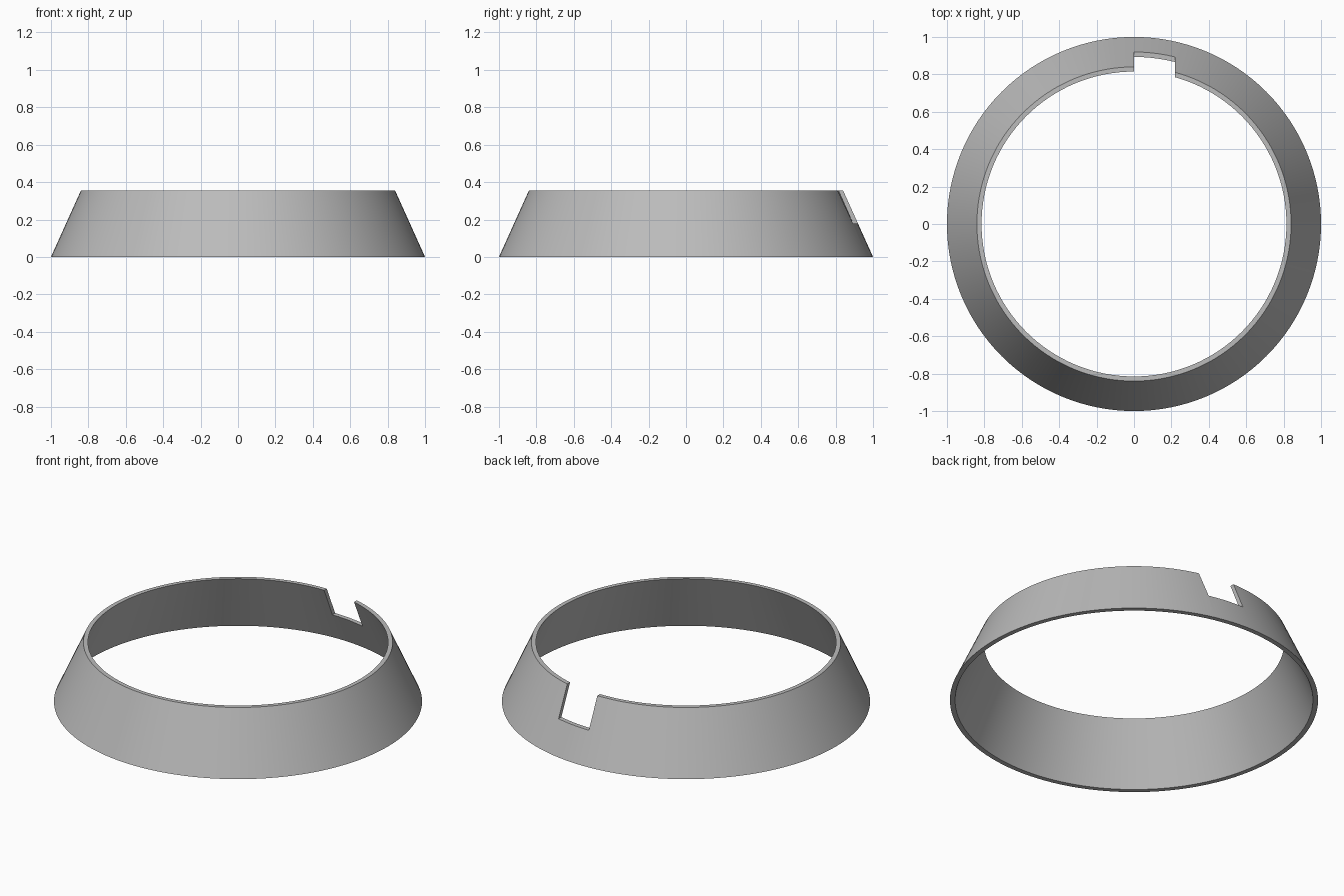
import bpy
import bmesh
import math

SEGMENTS = 128
HEIGHT = 0.355
NOTCH_FLOOR = 0.178
NOTCH_WIDTH = 0.22

cube = bpy.data.objects.get("Cube")
if cube:
    bpy.data.objects.remove(cube, do_unlink=True)

grey = bpy.data.materials.new("plain grey")
grey.use_nodes = True
colour = (0.5, 0.5, 0.5, 1)
grey.diffuse_color = colour
grey.node_tree.nodes["Principled BSDF"].inputs["Base Color"].default_value = colour


def make_object(name, bm):
    bmesh.ops.recalc_face_normals(bm, faces=bm.faces)
    mesh = bpy.data.meshes.new(name)
    bm.to_mesh(mesh)
    bm.free()
    mesh.materials.append(grey)
    obj = bpy.data.objects.new(name, mesh)
    bpy.context.collection.objects.link(obj)
    return obj


# Tapered ring: wall cross-section (radius, height) swept around z
wall = [(1, 0), (0.84, HEIGHT), (0.815, HEIGHT), (0.972, 0)]
bm = bmesh.new()
loops = []
for i in range(SEGMENTS):
    a = math.tau * i / SEGMENTS
    loops.append([bm.verts.new((r * math.cos(a), r * math.sin(a), z)) for r, z in wall])
for i, here in enumerate(loops):
    after = loops[(i + 1) % SEGMENTS]
    for j in range(len(wall)):
        k = (j + 1) % len(wall)
        bm.faces.new((here[j], after[j], after[k], here[k]))
ring = make_object("tapered_ring", bm)

# Square notch cut down from the rim at the back
bm = bmesh.new()
bmesh.ops.create_cube(bm, size=1)
bmesh.ops.scale(bm, vec=(NOTCH_WIDTH, 0.6, 0.4), verts=bm.verts)
bmesh.ops.translate(bm, vec=(NOTCH_WIDTH / 2, 0.9, NOTCH_FLOOR + 0.2), verts=bm.verts)
cutter = make_object("notch_cutter", bm)
cutter.hide_render = True

cut = ring.modifiers.new("notch", "BOOLEAN")
cut.operation = "DIFFERENCE"
cut.solver = "EXACT"
cut.object = cutter

bpy.ops.object.select_all(action="DESELECT")
bpy.context.view_layer.objects.active = ring
ring.select_set(True)
bpy.ops.object.modifier_apply(modifier=cut.name)
bpy.data.objects.remove(cutter, do_unlink=True)

# Smooth walls with crisp rims
bpy.ops.object.shade_smooth_by_angle(angle=math.radians(30))
